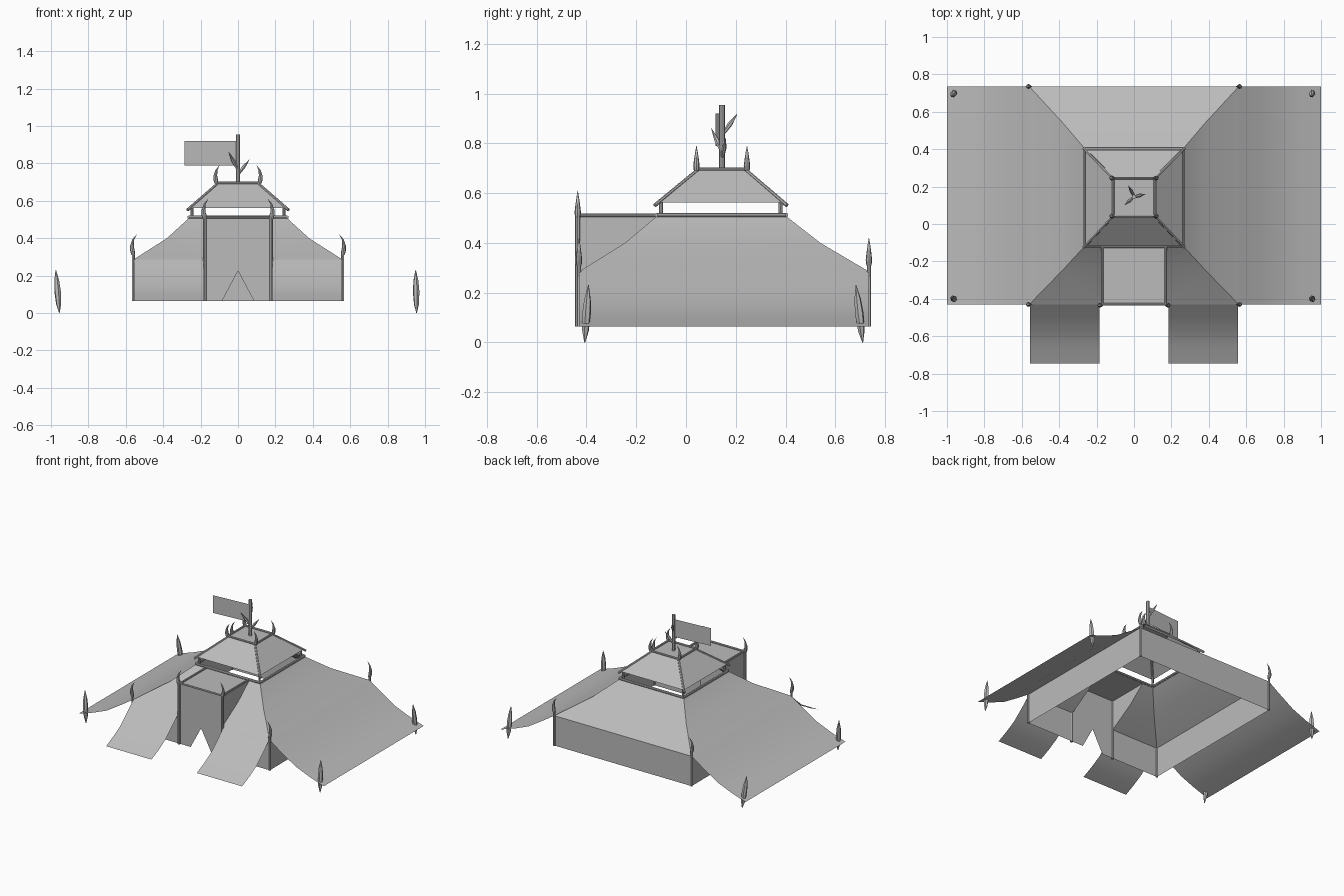
import bpy
import math
from mathutils import Vector

cube = bpy.data.objects.get("Cube")
if cube:
    bpy.data.objects.remove(cube, do_unlink=True)

grey = bpy.data.materials.new("canvas_grey")
grey.use_nodes = True
colour = (0.5, 0.5, 0.5, 1)
grey.diffuse_color = colour
grey.node_tree.nodes["Principled BSDF"].inputs["Base Color"].default_value = colour


def make(name, verts, faces, smooth=True):
    mesh = bpy.data.meshes.new(name)
    mesh.from_pydata(verts, [], faces)
    mesh.materials.append(grey)
    mesh.update()
    obj = bpy.data.objects.new(name, mesh)
    bpy.context.collection.objects.link(obj)
    if smooth:
        bpy.ops.object.select_all(action='DESELECT')
        obj.select_set(True)
        bpy.context.view_layer.objects.active = obj
        bpy.ops.object.shade_smooth_by_angle(angle=math.radians(40))
    return obj


def sheet(name, rows):
    """Cloth lofted through rows of points."""
    n = len(rows[0])
    verts = [p for row in rows for p in row]
    faces = [(r * n + i, r * n + i + 1, (r + 1) * n + i + 1, (r + 1) * n + i)
             for r in range(len(rows) - 1) for i in range(n - 1)]
    return make(name, verts, faces)


def tube(name, path, radii, sides=8):
    """Round bar through a path, with one radius per point."""
    path = [Vector(p) for p in path]
    axis = (path[-1] - path[0]).normalized()
    u = axis.orthogonal().normalized()
    v = axis.cross(u)
    verts, faces = [], []
    for p, r in zip(path, radii):
        for i in range(sides):
            a = 2 * math.pi * i / sides
            verts.append(p + r * (u * math.cos(a) + v * math.sin(a)))
    for k in range(len(path) - 1):
        for i in range(sides):
            j = (i + 1) % sides
            faces.append((k * sides + i, k * sides + j,
                          (k + 1) * sides + j, (k + 1) * sides + i))
    last = (len(path) - 1) * sides
    faces += [tuple(reversed(range(sides))), tuple(range(last, last + sides))]
    return make(name, verts, faces)


def rod(name, a, b, r=0.007):
    return tube(name, [a, b], [r, r])


def frame(name, hx, y0, y1, z, r=0.007):
    c = [(-hx, y0, z), (hx, y0, z), (hx, y1, z), (-hx, y1, z)]
    for i in range(4):
        rod(f"{name}_{i + 1}", c[i], c[(i + 1) % 4], r)


def horn(name, x, y, z, h=0.11, r=0.013):
    """Curved spike bowing outward, tip turned inward."""
    s = math.copysign(1, x)
    shape = [(0, 0, 0.8), (0.04, 0.2, 1), (0.06, 0.45, 0.75), (0, 0.75, 0.4), (-0.16, 1, 0.04)]
    tube(name, [(x + s * d * h, y, z + t * h) for d, t, _ in shape],
         [r * k for _, _, k in shape])


FRONT, BACK, HALF = -0.43, 0.735, 0.56
BASE, EAVE, PORCH, PORCH_TOP = 0.065, 0.285, 0.175, 0.505
sides = (("left", 1), ("right", -1))

# Main roof: half width, front, back and height of each ring
rings = [(HALF, FRONT, BACK, EAVE), (0.38, -0.245, 0.54, 0.4), (0.265, -0.12, 0.405, 0.505)]
sheet("back_roof", [[(h, b, z), (-h, b, z)] for h, f, b, z in rings])
for side, s in sides:
    sheet(f"{side}_roof", [[(s * h, f, z), (s * h, b, z)] for h, f, b, z in rings])
    sheet(f"{side}_front_roof", [[(s * PORCH, f, z), (s * h, f, z)] for h, f, b, z in rings])

# Walls
sheet("back_wall", [[(HALF, BACK, z), (-HALF, BACK, z)] for z in (BASE, EAVE)])
for side, s in sides:
    sheet(f"{side}_wall", [[(s * HALF, FRONT, z), (s * HALF, BACK, z)] for z in (BASE, EAVE)])
    sheet(f"{side}_front_wall", [[(s * PORCH, FRONT, z), (s * HALF, FRONT, z)]
                                 for z in (BASE, EAVE)])

# Porch with a parted entrance
for side, s in sides:
    make(f"{side}_door_flap", [(0, FRONT, 0.225), (s * 0.085, FRONT, BASE), (s * PORCH, FRONT, BASE),
                               (s * PORCH, FRONT, PORCH_TOP), (0, FRONT, PORCH_TOP)],
         [(0, 1, 2, 3, 4)], False)
    profile = [(f, z) for h, f, b, z in rings] + [(FRONT, PORCH_TOP)]
    make(f"{side}_porch_side", [(s * PORCH, y, z) for y, z in profile], [(0, 1, 2, 3)], False)
sheet("porch_roof", [[(-PORCH, y, PORCH_TOP), (PORCH, y, PORCH_TOP)] for y in (FRONT, -0.12)])
frame("porch_rail", PORCH - 0.005, FRONT, -0.12, 0.512)

# Side awnings and front awnings sagging to the ground
drop = [(0, EAVE), (0.09, 0.225), (0.21, 0.15), (0.32, 0.105), (0.44, BASE)]
for side, s in sides:
    sheet(f"{side}_awning", [[(s * (HALF + d), FRONT, z), (s * (HALF + d), BACK, z)]
                             for d, z in drop])
    sheet(f"{side}_front_awning", [[(s * 0.185, FRONT - d * 0.715, z), (s * 0.555, FRONT - d * 0.715, z)]
                                   for d, z in drop])

# Raised upper roof on short posts
LOW, HIGH = (0.26, -0.115, 0.395, 0.562), (0.112, 0.042, 0.245, 0.692)
frame("roof_ring", 0.262, -0.117, 0.402, 0.512, 0.009)
corners = []
for h, f, b, z in (LOW, HIGH):
    corners += [(-h, f, z), (h, f, z), (h, b, z), (-h, b, z)]
make("upper_roof", corners, [(i, (i + 1) % 4, (i + 1) % 4 + 4, i + 4) for i in range(4)]
     + [(4, 5, 6, 7)], False)
frame("top_rail", HIGH[0], HIGH[1], HIGH[2], 0.696)
for side, s in sides:
    for end, k in (("front", 1), ("back", 2)):
        rod(f"{side}_{end}_short_post", (s * 0.245, LOW[k] + (0.015, -0.015)[k - 1], 0.505),
            (s * 0.245, LOW[k] + (0.015, -0.015)[k - 1], 0.57), 0.008)
        rod(f"{side}_{end}_hip_pole", (s * 0.27, LOW[k] + (-0.01, 0.01)[k - 1], 0.551),
            (s * HIGH[0], HIGH[k], 0.688), 0.008)
        horn(f"{side}_{end}_top_horn", s * 0.115, HIGH[k], 0.69, 0.1)

# Corner poles, porch poles and ground stakes
for side, s in sides:
    for end, y in (("front", FRONT), ("back", BACK)):
        rod(f"{side}_{end}_corner_pole", (s * HALF, y, BASE), (s * HALF, y, 0.33), 0.008)
        horn(f"{side}_{end}_corner_horn", s * HALF, y, 0.31)
    rod(f"{side}_porch_pole", (s * 0.178, FRONT - 0.005, BASE),
        (s * 0.178, FRONT - 0.005, 0.53), 0.01)
    horn(f"{side}_porch_horn", s * 0.178, FRONT - 0.005, 0.5)
    for end, y, lean in (("front", -0.407, 0.015), ("back", 0.71, -0.027)):
        foot, tip = Vector((s * 0.955, y, 0)), Vector((s * 0.962 - 0.012, y + lean, 0.23))
        steps = [(0, 0.1), (0.2, 0.75), (0.5, 1), (0.75, 0.75), (1, 0.08)]
        tube(f"{side}_{end}_stake", [foot.lerp(tip, t) for t, _ in steps],
             [0.018 * k for _, k in steps], 6)

# Flag pole with branches and a flag
rod("flag_pole", (0, 0.145, 0.69), (0, 0.145, 0.955), 0.012)
branches = [((0, 0.15, 0.84), (-0.03, 0.205, 0.917)),
            ((0, 0.145, 0.74), (0.06, 0.16, 0.82)),
            ((0, 0.145, 0.765), (-0.05, 0.102, 0.86))]
for i, (a, b) in enumerate(branches):
    a, b = Vector(a), Vector(b)
    tube(f"branch_{i + 1}", [a, a.lerp(b, 0.5), b], [0.007, 0.01, 0.001], 6)
sheet("flag", [[(-0.01, 0.14, z), (-0.285, 0.118, z)] for z in (0.79, 0.92)])
